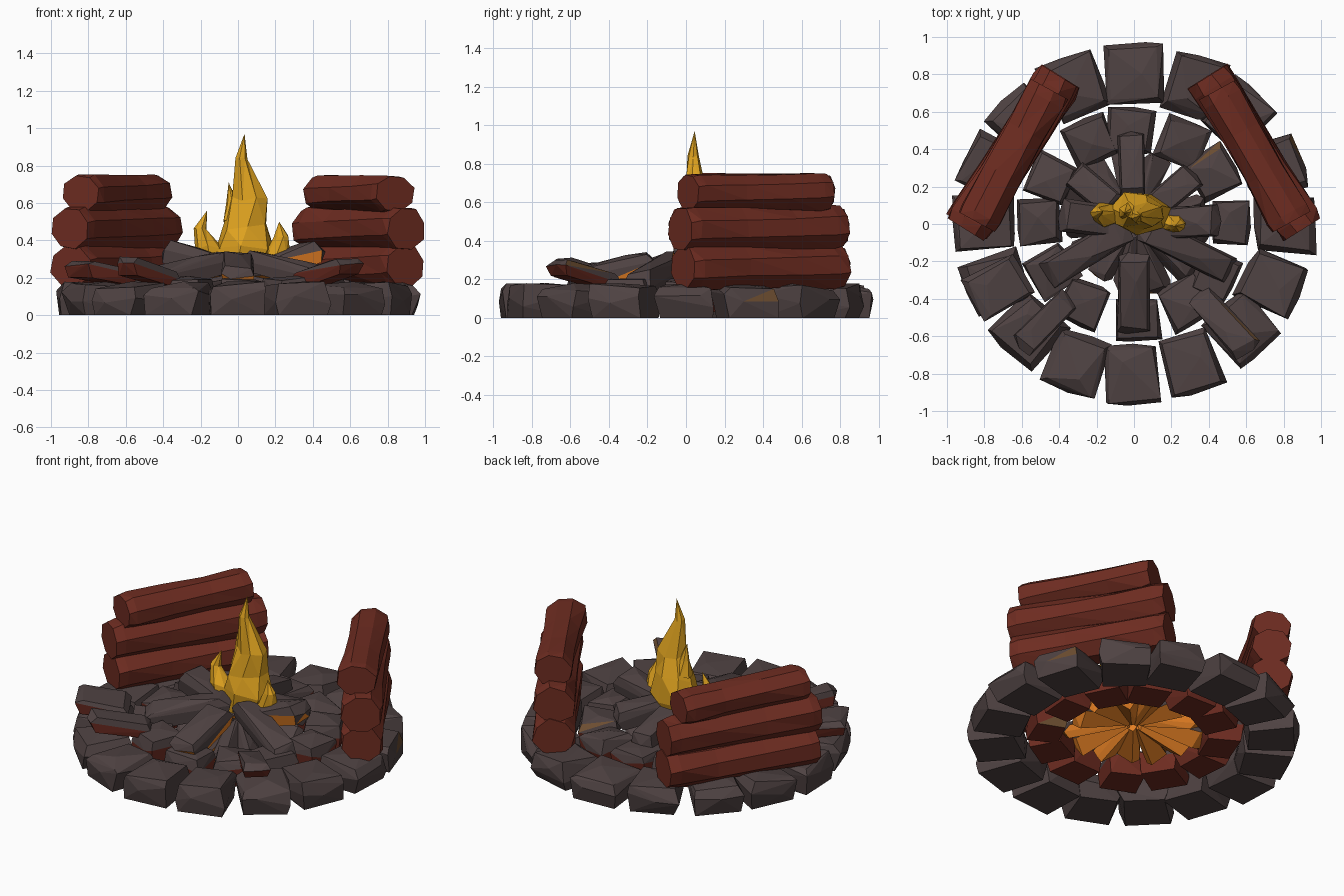
import bpy, bmesh, math, random
from mathutils import Matrix, Vector

random.seed(11)
if "Cube" in bpy.data.objects:
    bpy.data.objects.remove(bpy.data.objects["Cube"])


def material(name, rgb):
    m = bpy.data.materials.new(name)
    m.use_nodes = True
    m.diffuse_color = (*rgb, 1)
    m.node_tree.nodes["Principled BSDF"].inputs["Base Color"].default_value = (*rgb, 1)
    return m


STONE = material("charred grey", (0.078, 0.055, 0.055))
WOOD = material("red brown wood", (0.155, 0.025, 0.015))
EMBER = material("ember orange", (0.8, 0.22, 0.018))
FLAME = material("flame yellow", (0.74, 0.365, 0.014))
SCORCH = material("scorched brown", (0.15, 0.075, 0.03))


def finish(name, bm, mats, under=None, patch=None):
    """Make a flat shaded object; faces below the slope limit use the second colour,
    and the face best matching the patch direction uses the last one."""
    bmesh.ops.recalc_face_normals(bm, faces=bm.faces)
    bm.normal_update()
    if under is not None:
        for f in bm.faces:
            f.material_index = 1 if f.normal.z < under else 0
    if patch:
        mats = (*mats, SCORCH)
        best = max(bm.faces, key=lambda f: f.normal.dot(Vector(patch)))
        best.material_index = len(mats) - 1
    me = bpy.data.meshes.new(name)
    bm.to_mesh(me)
    bm.free()
    for m in mats:
        me.materials.append(m)
    ob = bpy.data.objects.new(name, me)
    bpy.context.collection.objects.link(ob)
    return ob


def jit(a):
    return random.uniform(-a, a)


def rock(name, deg, r0, r1, width, z0, z1, tilt=0, yaw=0, roll=0, mats=(STONE,), under=None,
         patch=None, rough=0.09, taper=0.04, levels=((0, 0.86), (0.55, 1), (1, 0.84))):
    """Chipped block between two radii, its inner end raised when tilt > 0."""
    length, height = r1 - r0, z1 - z0
    place = (Matrix.Rotation(math.radians(deg), 4, 'Z')
             @ Matrix.Translation(((r0 + r1) / 2, 0, (z0 + z1) / 2))
             @ Matrix.Rotation(math.radians(yaw), 4, 'Z')
             @ Matrix.Rotation(math.radians(tilt), 4, 'Y')
             @ Matrix.Rotation(math.radians(roll), 4, 'X'))
    bm = bmesh.new()
    for t, s in levels:
        for sx in (-1, 1):
            for sy in (-1, 1):
                x = sx * length / 2 * (s + jit(rough))
                y = sy * width / 2 * (s + sx * taper + jit(rough))
                z = (t - 0.5) * height
                if 0 < t < 1:
                    z += jit(0.25) * height
                elif t == 1:
                    z -= random.uniform(0, 0.22) * height
                bm.verts.new(place @ Vector((x, y, z)))
    # bulging outer and inner faces, and a crown on top
    for sx in (-1, 1):
        bm.verts.new(place @ Vector((sx * length * 0.53, jit(0.25) * width, jit(0.15) * height)))
    bm.verts.new(place @ Vector((jit(0.25) * length, jit(0.25) * width, height * 0.5)))
    res = bmesh.ops.convex_hull(bm, input=bm.verts)
    bmesh.ops.delete(bm, geom=res["geom_interior"], context='VERTS')
    bmesh.ops.dissolve_limit(bm, angle_limit=math.radians(4), verts=bm.verts, edges=bm.edges)
    return finish(name, bm, mats, under, patch)


def loft(name, rings, mat):
    """Skin a list of point rings, capping both ends."""
    bm = bmesh.new()
    loops = [[bm.verts.new(p) for p in ring] for ring in rings]
    n = len(loops[0])
    for a, b in zip(loops, loops[1:]):
        for i in range(n):
            j = (i + 1) % n
            bm.faces.new((a[i], a[j], b[j], b[i]))
    bm.faces.new(loops[0])
    bm.faces.new(loops[-1])
    bmesh.ops.triangulate(bm, faces=[f for f in bm.faces if len(f.verts) == 4])
    bmesh.ops.remove_doubles(bm, verts=bm.verts, dist=0.0005)
    return finish(name, bm, (mat,))


# Outer ring of stones, two of them scorched
for i in range(16):
    rock(f"outer_stone_{i + 1}", 22.5 * i + jit(1.5), 0.65, 0.96, 0.295, 0, 0.18, yaw=jit(6),
         rough=0.1, patch={1: (0.9, 0.3, 0.3), 6: (0.4, -0.8, 0.2)}.get(i))

# Inner ring of half burnt blocks: grey above, red below
for i in range(12):
    rock(f"inner_block_{i + 1}", 30 * i + jit(3), 0.4 + jit(0.02), 0.62, 0.24, 0.03, 0.21,
         yaw=jit(9), mats=(STONE, WOOD), under=0.05,
         patch={1: (-0.3, 0.6, 0.6), 11: (0.3, 0.8, -0.3)}.get(i))

# Loose charred slabs leaning on the front of the ring, outer end raised
for i, (deg, r0, r1, w, tilt) in enumerate(((205, 0.65, 0.95, 0.25, -9),
                                            (228, 0.52, 0.9, 0.14, -12),
                                            (312, 0.5, 0.92, 0.15, -13))):
    rock(f"leaning_slab_{i + 1}", deg, r0, r1, w, 0.18, 0.28, tilt=tilt, yaw=jit(5),
         mats=(STONE, WOOD), under=0.05, patch=(0.6, 0.5, 0.5) if i == 2 else None)

# Burning sticks under the flame: charred above, glowing below
sticks = ((3, 0.12, 0.46, 0.17, -16), (40, 0.14, 0.42, 0.15, 14), (92, 0.14, 0.49, 0.14, 14),
          (140, 0.14, 0.42, 0.15, 14), (173, 0.1, 0.4, 0.17, -16), (211, 0.04, 0.54, 0.15, 14),
          (270, 0.16, 0.58, 0.17, 14), (334, 0.04, 0.58, 0.15, 14))
for i, (deg, r0, r1, w, tilt) in enumerate(sticks):
    lift = 0.06 if tilt < 0 else 0
    rock(f"burning_stick_{i + 1}", deg, r0, r1, w, 0.18 + lift, 0.31 + lift, tilt=tilt,
         mats=(STONE, EMBER), under=-0.2, rough=0.06, taper=0.02)

# Glowing splinters beneath the sticks
for i in range(13):
    rock(f"ember_{i + 1}", 360 / 13 * i + 14, 0.03, 0.38 + jit(0.05), 0.1, 0.09, 0.18,
         tilt=12 + jit(8), roll=35 * (-1) ** i, mats=(STONE, EMBER), under=0.2, taper=0.3)


# Stacked logs, mirrored left and right
def log(name, side, start, end, z, radius, height):
    a, b = Vector((start[0] * side, start[1], z)), Vector((end[0] * side, end[1], z))
    across = (b - a).cross(Vector((0, 0, 1))).normalized()
    rings = []
    for n, (t, s) in enumerate(((0, 0.95), (0.06, 1), (0.36, 0.95), (0.68, 0.94),
                                (0.93, 1), (1, 0.95))):
        ring = []
        for k in range(8):
            ang = math.tau * (k + 0.5) / 8 + 0.06 * (n - 2)
            r = 1.06 * s * (1 + jit(0.065))
            ring.append(a.lerp(b, t) + across * math.cos(ang) * radius * r
                        + Vector((0, 0, math.sin(ang) * height * r)))
        rings.append(ring)
    loft(name, rings, WOOD)


for side, label in ((1, "left"), (-1, "right")):
    log(f"{label}_bottom_log", side, (0.895, -0.015), (0.39, 0.79), 0.262, 0.125, 0.116)
    log(f"{label}_middle_log", side, (0.9, -0.03), (0.39, 0.785), 0.465, 0.122, 0.114)
    log(f"{label}_top_log", side, (0.84, 0.01), (0.45, 0.72), 0.652, 0.115, 0.1)


# Flames
def flame(name, spine):
    rings = []
    for n, (x, y, z, rx, ry) in enumerate(spine):
        ring = []
        for k in range(7):
            ang = math.tau * k / 7 + 0.2 * n
            s = 1 + jit(0.15)
            ring.append(Vector((x + math.cos(ang) * rx * s, y + math.sin(ang) * ry * s,
                                z + jit(0.2) * rx)))
        rings.append(ring)
    loft(name, rings, FLAME)


flame("main_flame", ((0.02, 0.06, 0.23, 0.14, 0.09), (0.02, 0.06, 0.34, 0.16, 0.11),
                     (0.03, 0.06, 0.48, 0.12, 0.09), (0.065, 0.05, 0.62, 0.085, 0.065),
                     (0.02, 0.04, 0.84, 0.032, 0.03), (0.035, 0.045, 0.97, 0, 0)))
flame("right_tongue", ((-0.12, 0.05, 0.25, 0.08, 0.07), (-0.16, 0.05, 0.36, 0.075, 0.065),
                       (-0.2, 0.06, 0.46, 0.035, 0.03), (-0.165, 0.07, 0.56, 0, 0)))
flame("left_tongue", ((0.16, 0.02, 0.25, 0.08, 0.06), (0.21, 0.0, 0.34, 0.065, 0.05),
                      (0.235, -0.01, 0.42, 0.04, 0.03), (0.22, -0.01, 0.5, 0, 0)))
flame("small_lick", ((-0.02, 0.06, 0.5, 0.06, 0.05), (-0.03, 0.06, 0.6, 0.03, 0.025),
                     (-0.05, 0.06, 0.71, 0, 0)))
